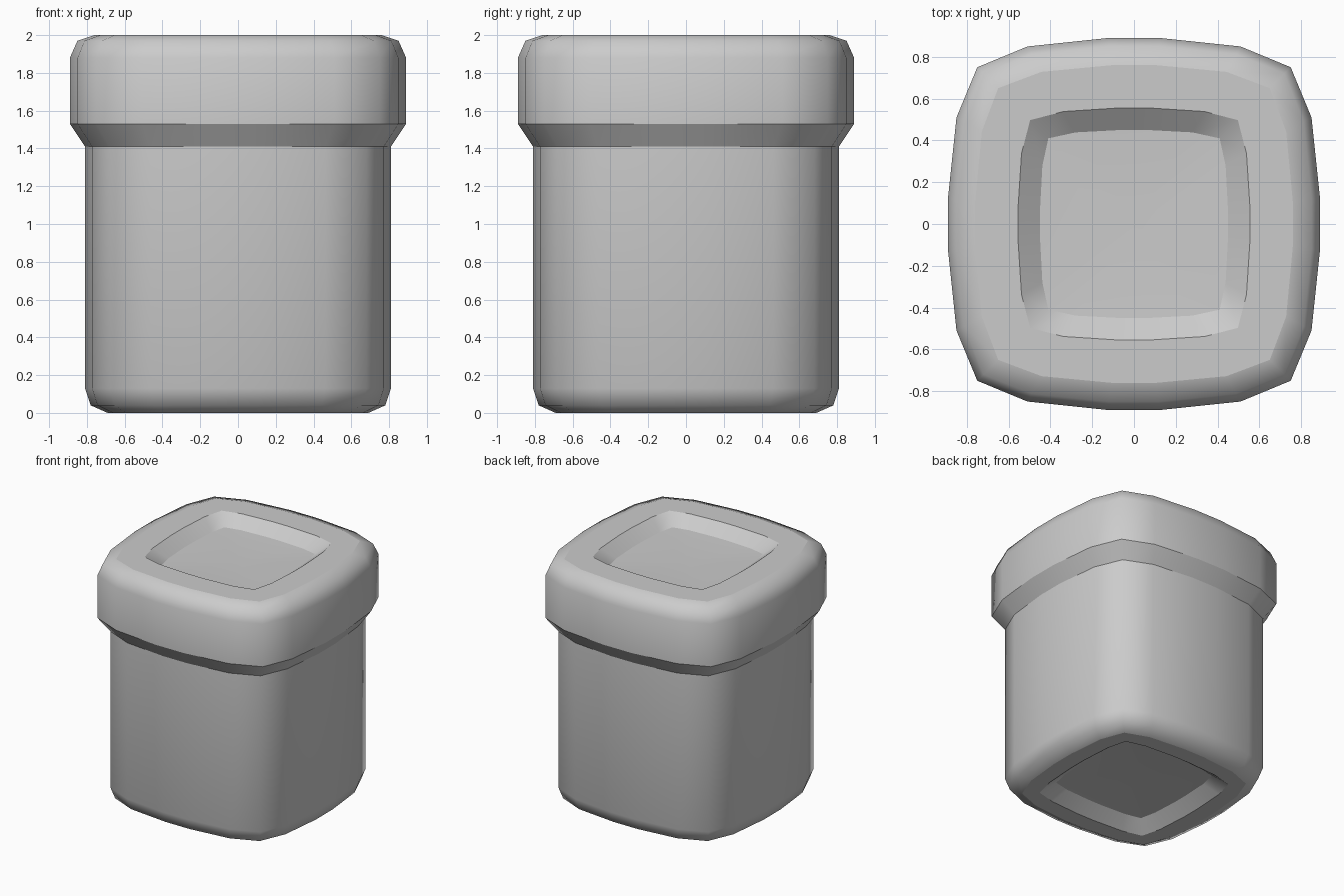
import bpy
import bmesh
from math import radians

cube = bpy.data.objects.get("Cube")
if cube:
    bpy.data.objects.remove(cube, do_unlink=True)

grey = bpy.data.materials.new("plain grey")
grey.use_nodes = True
colour = (0.6, 0.6, 0.6, 1)
grey.diffuse_color = colour
grey.node_tree.nodes["Principled BSDF"].inputs["Base Color"].default_value = colour


def outline(half, corner):
    """Bulging square: half width at mid-side, corner at (corner, corner)."""
    shoulder = half - 0.29 * (half - corner)
    quarter = [(half, 0.14 * half), (shoulder, 0.68 * corner), (corner, corner),
               (0.68 * corner, shoulder), (0.14 * half, half)]
    points = []
    for _ in range(4):
        points += quarter
        quarter = [(-y, x) for x, y in quarter]
    return points


def loft(name, rings, centre_z, centre_first):
    """Skin rings of (z, half, corner, sharp); close one end with a shallow dish."""
    bm = bmesh.new()
    loops = [[bm.verts.new((x, y, z)) for x, y in outline(h, c)]
             for z, h, c, _ in rings]
    count = len(loops[0])
    for low, high in zip(loops, loops[1:]):
        for i in range(count):
            j = (i + 1) % count
            bm.faces.new((low[i], low[j], high[j], high[i]))
    end = loops[0] if centre_first else loops[-1]
    centre = bm.verts.new((0, 0, centre_z))
    for i in range(count):
        bm.faces.new((end[i], end[(i + 1) % count], centre))
    bmesh.ops.recalc_face_normals(bm, faces=bm.faces)
    # recalculation is ambiguous on an open shell, so check one side wall
    bm.faces.ensure_lookup_table()
    wall = max(bm.faces, key=lambda f: f.calc_center_median().xy.length)
    if wall.normal.dot(wall.calc_center_median()) < 0:
        bmesh.ops.reverse_faces(bm, faces=bm.faces)
    for face in bm.faces:
        face.smooth = True
    for loop, ring in zip(loops, rings):
        for i in range(count):
            edge = bm.edges.get((loop[i], loop[(i + 1) % count]))
            edge.smooth = not ring[3]
    mesh = bpy.data.meshes.new(name)
    bm.to_mesh(mesh)
    bm.free()
    mesh.materials.append(grey)
    obj = bpy.data.objects.new(name, mesh)
    bpy.context.collection.objects.link(obj)


# Jar body with a recessed base and rounded foot
loft("jar_body", [
    (0.08, 0.45, 0.41, True),
    (0.00, 0.555, 0.497, True),
    (0.00, 0.69, 0.59, True),
    (0.04, 0.78, 0.655, False),
    (0.13, 0.81, 0.68, False),
    (1.41, 0.81, 0.68, False),
], 0.10, True)

# Lid with a flared underside, rounded shoulder and dished top
loft("jar_lid", [
    (1.41, 0.81, 0.68, False),
    (1.53, 0.89, 0.75, True),
    (1.88, 0.89, 0.75, False),
    (1.97, 0.85, 0.72, False),
    (2.00, 0.76, 0.65, True),
    (2.00, 0.555, 0.497, True),
    (1.92, 0.45, 0.41, True),
], 1.90, False)
